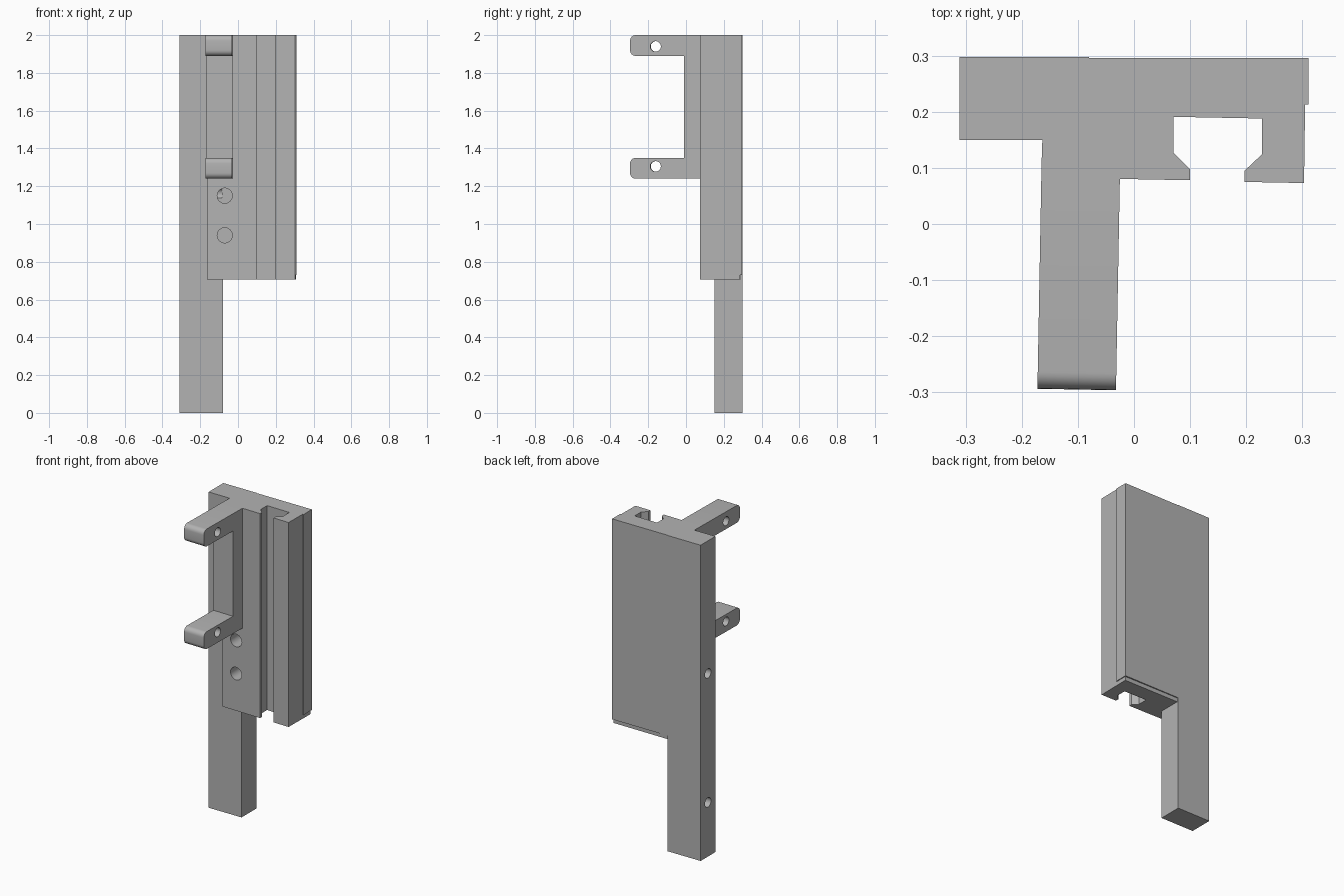
import bpy, bmesh, math
from mathutils import Matrix, Vector

cube = bpy.data.objects.get("Cube")
if cube:
    bpy.data.objects.remove(cube, do_unlink=True)

grey = bpy.data.materials.new("plain grey")
grey.use_nodes = True
COLOUR = (0.45, 0.45, 0.45, 1)
grey.diffuse_color = COLOUR
grey.node_tree.nodes["Principled BSDF"].inputs["Base Color"].default_value = COLOUR


def finish(name, bm):
    bmesh.ops.recalc_face_normals(bm, faces=bm.faces)
    mesh = bpy.data.meshes.new(name)
    bm.to_mesh(mesh)
    bm.free()
    mesh.materials.append(grey)
    ob = bpy.data.objects.new(name, mesh)
    bpy.context.collection.objects.link(ob)
    return ob


def prism(points, place, lo, hi):
    """Extrude a 2D outline from lo to hi; place maps (a, b, depth) to x, y, z."""
    bm = bmesh.new()
    face = bm.faces.new([bm.verts.new(place(a, b, lo)) for a, b in points])
    out = bmesh.ops.extrude_face_region(bm, geom=[face])
    move = Vector(place(0, 0, hi)) - Vector(place(0, 0, lo))
    top = [g for g in out["geom"] if isinstance(g, bmesh.types.BMVert)]
    bmesh.ops.translate(bm, verts=top, vec=move)
    return bm


def box(name, x, y, z):
    pts = [(x[0], y[0]), (x[1], y[0]), (x[1], y[1]), (x[0], y[1])]
    return finish(name, prism(pts, lambda a, b, d: (a, b, d), *z))


def drill(name, start, end, radius):
    """Round cutter running from start to end."""
    a, b = Vector(start), Vector(end)
    turn = (b - a).to_track_quat("Z", "Y").to_matrix().to_4x4()
    bm = bmesh.new()
    bmesh.ops.create_cone(bm, cap_ends=True, segments=32, radius1=radius, radius2=radius,
                          depth=(b - a).length,
                          matrix=Matrix.Translation((a + b) / 2) @ turn)
    ob = finish(name, bm)
    ob.hide_render = True
    return ob


def combine(target, others, operation):
    bpy.context.view_layer.objects.active = target
    for other in others:
        mod = target.modifiers.new("combine", "BOOLEAN")
        mod.operation = operation
        mod.solver = "EXACT"
        mod.object = other
        bpy.ops.object.modifier_apply(modifier=mod.name)
        bpy.data.objects.remove(other, do_unlink=True)


def smooth(ob):
    bpy.ops.object.select_all(action="DESELECT")
    ob.select_set(True)
    bpy.context.view_layer.objects.active = ob
    bpy.ops.object.shade_smooth_by_angle(angle=math.radians(30))


# Slotted block with an undercut channel open to the front
outline = [(-.165, .083), (.10, .078), (.10, .097), (.07, .127), (.07, .191),
           (.228, .188), (.228, .124), (.197, .095), (.197, .075), (.303, .073),
           (.306, .287), (-.16, .29)]
block = finish("slotted_block", prism(outline, lambda a, b, d: (a, b, d), .705, 2))

# Long leg and the back plate, merged into the block
leg = box("leg", (-.311, -.08), (.15, .298), (0, 2))
plate = box("back_plate", (-.309, .311), (.213, .2955), (.73, 2))
combine(block, [leg, plate], "UNION")

# Blind holes in the front of the block and the side of the leg
holes = [drill("front_hole", (-.07, 0, z), (-.07, .245, z), .04) for z in (.94, 1.15)]
holes += [drill("side_hole", (-.4, .224, z), (-.085, .224, z), .03) for z in (.343, 1.16)]
combine(block, holes, "DIFFERENCE")
smooth(block)

# U-shaped bracket with two rounded arms
TIP, WEB, ROOT = -.442, -.157, -.03
LOW, HIGH, ARM = 1.24, 2, .11
side = [(ROOT, LOW), (TIP, LOW), (TIP, LOW + ARM), (WEB, LOW + ARM),
        (WEB, HIGH - ARM), (TIP, HIGH - ARM), (TIP, HIGH), (ROOT, HIGH)]
bm = prism(side, lambda a, b, d: (d, a, b), -.07, .07)
tips = [e for e in bm.edges if all(abs(v.co.y - TIP) < 1e-4 for v in e.verts)
        and abs(e.verts[0].co.x - e.verts[1].co.x) > .1]
bmesh.ops.bevel(bm, geom=tips, offset=.03, segments=6, profile=.5, affect="EDGES")
bracket = finish("arm_bracket", bm)
combine(bracket, [drill("pin_hole", (-.2, -.307, z), (.2, -.307, z), .028)
                  for z in (1.305, 1.94)], "DIFFERENCE")
bracket.data.transform(Matrix.Translation((-.094, .147, 0))
                       @ Matrix.Rotation(math.radians(-1.05), 4, "Z"))
smooth(bracket)
